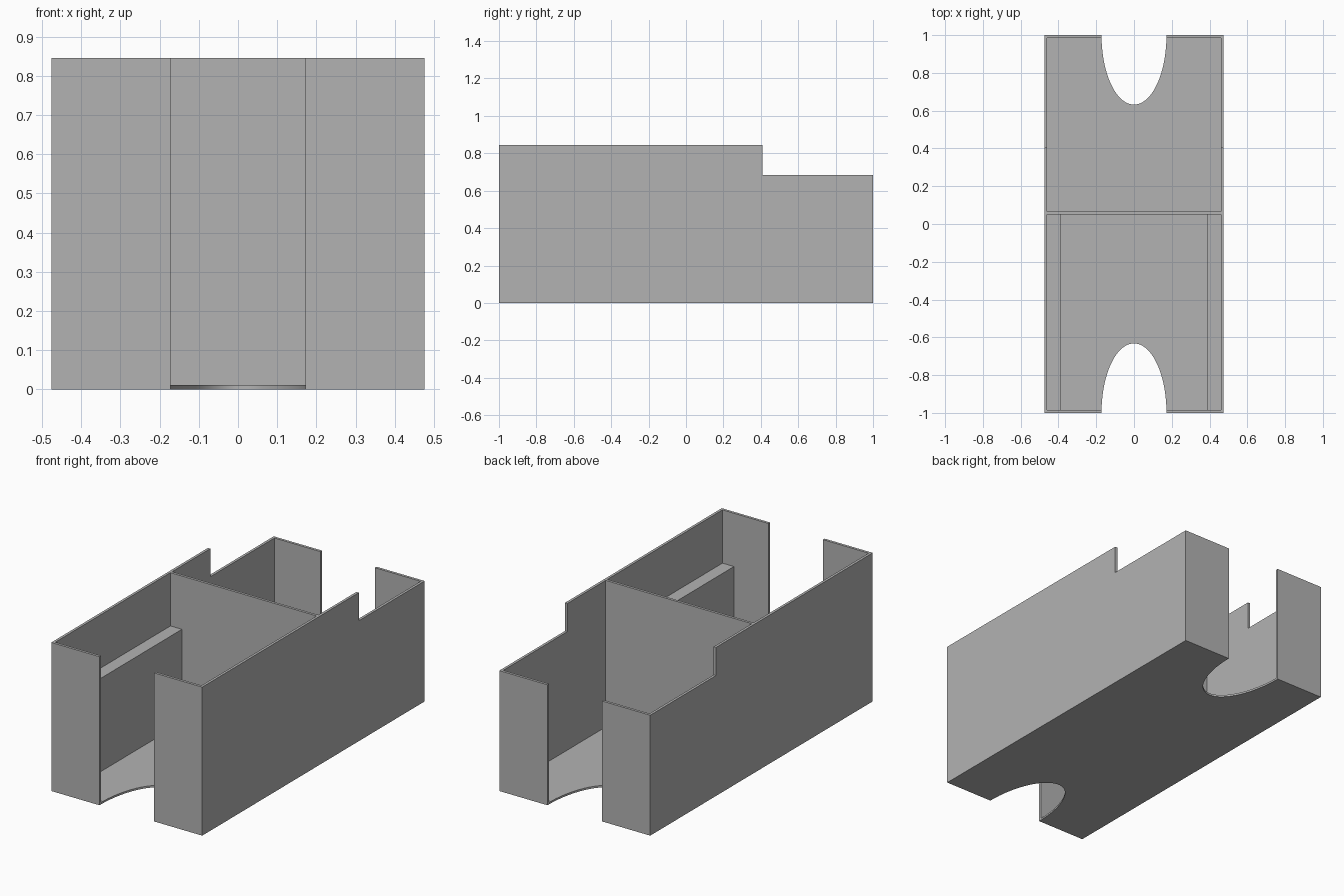
import bpy, bmesh, math
from mathutils import Matrix

W, L, H = 0.475, 1.0, 0.845      # half width, half length, height
WALL, FLOOR = 0.015, 0.011
IN_X, IN_Y = W - WALL, L - WALL
STEP_Y, STEP_Z = 0.408, 0.685    # lowered rear rim
DIV_Y0, DIV_Y1 = 0.05, 0.065     # divider faces
LEDGE_X, LEDGE_Z = 0.388, 0.542  # inner edge and top of side ledges
NOTCH_X, NOTCH_Y = 0.172, 0.368  # finger notch half axes
TOP = H + 0.2

old = bpy.data.objects.get("Cube")
if old:
    bpy.data.objects.remove(old, do_unlink=True)

grey = bpy.data.materials.new("plain_grey")
grey.use_nodes = True
colour = (0.45, 0.45, 0.45, 1)
grey.diffuse_color = colour
grey.node_tree.nodes["Principled BSDF"].inputs["Base Color"].default_value = colour


def finish(name, bm):
    mesh = bpy.data.meshes.new(name)
    bm.to_mesh(mesh)
    bm.free()
    mesh.materials.append(grey)
    obj = bpy.data.objects.new(name, mesh)
    bpy.context.collection.objects.link(obj)
    return obj


def box(name, x, y0, y1, z0, z1):
    """Box centred on x = 0 with half width x."""
    bm = bmesh.new()
    bmesh.ops.create_cube(bm, size=1)
    bmesh.ops.scale(bm, verts=bm.verts, vec=(2 * x, y1 - y0, z1 - z0))
    bmesh.ops.translate(bm, verts=bm.verts, vec=(0, (y0 + y1) / 2, (z0 + z1) / 2))
    return finish(name, bm)


def notch(name, y):
    """Upright elliptical prism for the finger notches."""
    bm = bmesh.new()
    bmesh.ops.create_cone(bm, cap_ends=True, segments=96, radius1=1, radius2=1, depth=4)
    bmesh.ops.scale(bm, verts=bm.verts, vec=(NOTCH_X, NOTCH_Y, 1))
    bmesh.ops.translate(bm, verts=bm.verts, vec=(0, y, 0))
    return finish(name, bm)


# Solid block carved into a two-compartment tray
tray = box("card_tray", W, -L, L, 0, H)
cutters = [
    box("rear_compartment_cutter", IN_X, DIV_Y1, IN_Y, FLOOR, TOP),
    box("front_well_cutter", LEDGE_X, -IN_Y, DIV_Y0, FLOOR, TOP),
    box("above_ledges_cutter", IN_X, -IN_Y, DIV_Y0, LEDGE_Z, TOP),
    box("rear_rim_cutter", W + 0.1, STEP_Y, L + 0.1, STEP_Z, TOP),
    notch("front_notch_cutter", -L),
    notch("rear_notch_cutter", L),
]

bpy.ops.object.select_all(action='DESELECT')
bpy.context.view_layer.objects.active = tray
tray.select_set(True)
for cutter in cutters:
    cutter.hide_render = True
    mod = tray.modifiers.new(cutter.name, 'BOOLEAN')
    mod.operation = 'DIFFERENCE'
    mod.solver = 'EXACT'
    mod.object = cutter
    bpy.ops.object.modifier_apply(modifier=mod.name)
for cutter in cutters:
    bpy.data.objects.remove(cutter, do_unlink=True)

bpy.ops.object.shade_smooth_by_angle(angle=math.radians(30))
